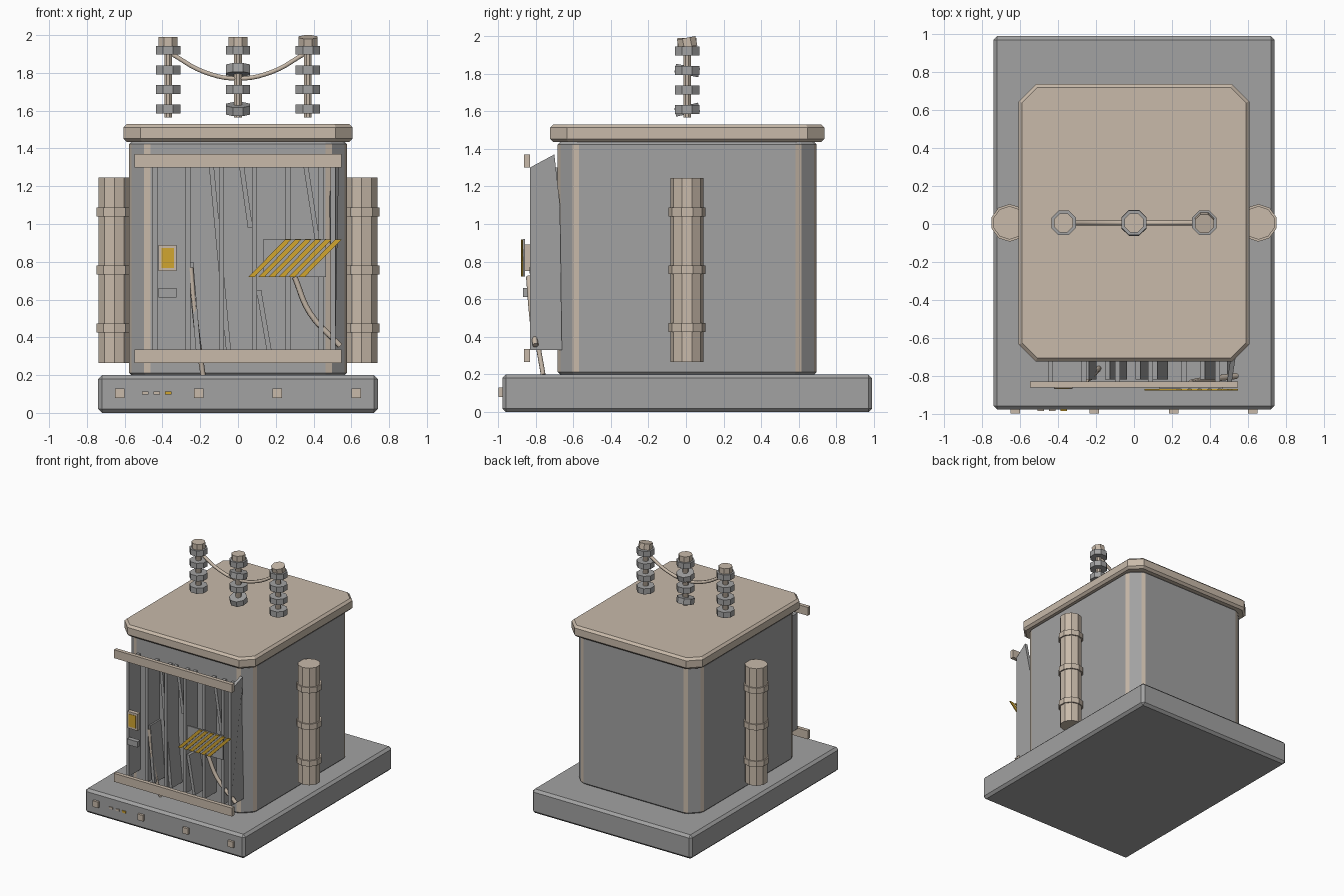
import bpy, bmesh, math
from mathutils import Vector, Matrix

cube = bpy.data.objects.get("Cube")
if cube:
    bpy.data.objects.remove(cube, do_unlink=True)


def material(name, rgb):
    m = bpy.data.materials.new(name)
    m.use_nodes = True
    m.diffuse_color = (*rgb, 1)
    m.node_tree.nodes["Principled BSDF"].inputs["Base Color"].default_value = (*rgb, 1)
    return m


GREY = material("steel grey", (0.36, 0.36, 0.36))
BEIGE = material("dusty beige", (0.58, 0.49, 0.40))
YELLOW = material("warning yellow", (0.64, 0.38, 0.03))
CY = 0.006  # centre line in y


def finish(name, bm, *mats):
    bmesh.ops.recalc_face_normals(bm, faces=bm.faces)
    me = bpy.data.meshes.new(name)
    bm.to_mesh(me)
    bm.free()
    for m in mats:
        me.materials.append(m)
    ob = bpy.data.objects.new(name, me)
    bpy.context.collection.objects.link(ob)
    return ob


def box(name, x, y, z, mat, bevel=0):
    """Box from its x, y and z ranges."""
    bm = bmesh.new()
    size = [r[1] - r[0] for r in (x, y, z)]
    mid = [(r[0] + r[1]) / 2 for r in (x, y, z)]
    bmesh.ops.create_cube(bm, size=1, matrix=Matrix.Translation(mid) @ Matrix.Diagonal((*size, 1)))
    if bevel:
        bmesh.ops.bevel(bm, geom=bm.edges[:], offset=bevel, segments=1, affect='EDGES')
    return finish(name, bm, mat)


def prism(name, points, push, mat):
    """Flat outline pushed along a vector."""
    bm = bmesh.new()
    face = bm.faces.new([bm.verts.new(p) for p in points])
    out = bmesh.ops.extrude_face_region(bm, geom=[face])
    verts = [v for v in out["geom"] if isinstance(v, bmesh.types.BMVert)]
    bmesh.ops.translate(bm, verts=verts, vec=Vector(push))
    return finish(name, bm, mat)


def drum(name, centre, r, depth, sides, mat, tilt=0):
    bm = bmesh.new()
    turn = Matrix.Rotation(math.pi / sides if sides == 8 else 0, 4, 'Z')
    bmesh.ops.create_cone(bm, cap_ends=True, segments=sides, radius1=r, radius2=r, depth=depth,
                          matrix=Matrix.Translation(centre) @ Matrix.Rotation(tilt, 4, 'X') @ turn)
    return finish(name, bm, mat)


def cable(name, points, r, mat):
    cu = bpy.data.curves.new(name, 'CURVE')
    cu.dimensions = '3D'
    cu.bevel_depth = r
    cu.bevel_resolution = 1
    cu.resolution_u = 5
    cu.use_fill_caps = True
    s = cu.splines.new('BEZIER')
    s.bezier_points.add(len(points) - 1)
    for bp, p in zip(s.bezier_points, points):
        bp.co = p
        bp.handle_left_type = bp.handle_right_type = 'AUTO'
    cu.materials.append(mat)
    ob = bpy.data.objects.new(name, cu)
    bpy.context.collection.objects.link(ob)
    return ob


def chamfered_block(name, hx, hy, z0, z1, cut, edge, rim):
    """Block with cut corners, softened upright edges and bevelled rims."""
    bm = bmesh.new()
    bmesh.ops.create_cube(bm, size=1, matrix=Matrix.Translation((0, CY, (z0 + z1) / 2))
                          @ Matrix.Diagonal((2 * hx, 2 * hy, z1 - z0, 1)))

    def upright():
        return [e for e in bm.edges if abs((e.verts[0].co - e.verts[1].co).z) > 0.05]
    bmesh.ops.bevel(bm, geom=upright(), offset=cut, segments=1, affect='EDGES')
    if edge:
        bmesh.ops.bevel(bm, geom=upright(), offset=edge, segments=1, affect='EDGES')
    caps = [f for f in bm.faces if abs(f.normal.z) > 0.9]
    rims = list({e for f in caps for e in f.edges})
    bmesh.ops.bevel(bm, geom=rims, offset=rim, segments=1, affect='EDGES')
    return bm


# Plinth with its front bolts and indicator tabs
box("plinth", (-0.74, 0.74), (-0.977, 0.99), (0, 0.2), GREY, 0.02)
for x in (-0.625, -0.208, 0.208, 0.625):
    box("plinth_bolt", (x - 0.025, x + 0.025), (-0.997, -0.97), (0.08, 0.13), BEIGE)
for x, m in ((-0.49, BEIGE), (-0.43, BEIGE), (-0.37, YELLOW)):
    box("indicator_tab", (x - 0.017, x + 0.017), (-0.985, -0.97), (0.097, 0.113), m)

# Tank: the narrow upright edges of the cut corners are bare beige
bm = chamfered_block("tank", 0.576, 0.688, 0.2, 1.435, 0.093, 0.019, 0.012)
for f in bm.faces:
    f.normal_update()
    angle = math.degrees(math.atan2(f.normal.y, f.normal.x)) % 45
    if abs(f.normal.z) < 0.1 and 15 < angle < 30:
        f.material_index = 1
finish("tank", bm, GREY, BEIGE)
finish("lid", chamfered_block("lid", 0.607, 0.73, 1.435, 1.53, 0.09, 0, 0.018), BEIGE)

# Side cylinders with three bands each
for side in (-1, 1):
    x = side * 0.655
    drum("side_cylinder", (x, CY, 0.755), 0.088, 0.98, 10, BEIGE)
    for z in (0.45, 0.757, 1.063):
        drum("cylinder_band", (x, CY, z), 0.099, 0.047, 10, BEIGE)

# Insulator stacks on the lid, a few discs knocked out of line
for x in (-0.37, 0, 0.37):
    drum("insulator_rod", (x, CY, 1.755), 0.022, 0.38, 8, BEIGE)
    for i in range(4):
        tilt = {0: 0.22, 2: -0.2}.get(i, 0) if x == 0 else 0
        drum("insulator_disc", (x, CY, 1.608 + i * 0.104), 0.07, 0.047, 8, GREY, tilt)
    drum("insulator_cap", (x, CY, 1.965), 0.054, 0.05, 8, BEIGE, 0.2 if x > 0 else 0)
cable("lid_cable", [(-0.35, CY, 1.9), (-0.18, CY, 1.805), (0, CY, 1.77),
                    (0.18, CY, 1.805), (0.35, CY, 1.9)], 0.013, BEIGE)

# Radiator fins: six upright, the rest bent or broken
for i in range(6):
    x = -0.44 + i * 0.176
    box("radiator_fin", (x - 0.013, x + 0.013), (-0.83, -0.67), (0.33, 1.3), GREY)
for x0, z0, x1, z1 in ((-0.14, 1.3, -0.05, 0.33), (0.02, 1.3, 0.065, 0.98),
                       (0.11, 0.65, 0.165, 0.33), (0.36, 1.3, 0.43, 0.85),
                       (-0.25, 0.8, -0.21, 0.33)):
    prism("bent_fin", [(x0 - 0.013, -0.82, z0), (x0 + 0.013, -0.82, z0),
                       (x1 + 0.013, -0.82, z1), (x1 - 0.013, -0.82, z1)], (0, 0.14, 0), GREY)
prism("outer_bent_fin", [(0.49, -0.83, 1.3), (0.51, -0.7, 1.37), (0.48, -0.67, 1.1),
                         (0.49, -0.66, 0.33), (0.49, -0.83, 0.33)], (0.025, 0, 0), GREY)

# Rails across the fins
for z in (0.265, 1.3):
    box("radiator_rail", (-0.547, 0.547), (-0.862, -0.83), (z, z + 0.07), BEIGE)

# Loose cables hanging off the radiator
cable("loose_cable_right", [(0.3, -0.835, 0.72), (0.38, -0.82, 0.53), (0.54, -0.8, 0.355)], 0.016, BEIGE)
cable("loose_cable_left", [(-0.25, -0.82, 0.77), (-0.22, -0.8, 0.45), (-0.185, -0.76, 0.2)], 0.014, BEIGE)

# Name plate and small tag
box("name_plate", (-0.42, -0.325), (-0.865, -0.83), (0.75, 0.89), BEIGE)
box("name_plate_panel", (-0.405, -0.34), (-0.868, -0.86), (0.768, 0.872), YELLOW)
box("small_tag", (-0.42, -0.325), (-0.868, -0.83), (0.612, 0.66), GREY)

# Warning board with slanting stripes
box("warning_board", (0.135, 0.467), (-0.868, -0.855), (0.72, 0.92), GREY)
for i in range(6):
    x = 0.055 + i * 0.053
    prism("warning_stripe", [(x, -0.877, 0.72), (x + 0.033, -0.877, 0.72),
                             (x + 0.228, -0.877, 0.918), (x + 0.195, -0.877, 0.918)],
          (0, 0.009, 0), YELLOW)
